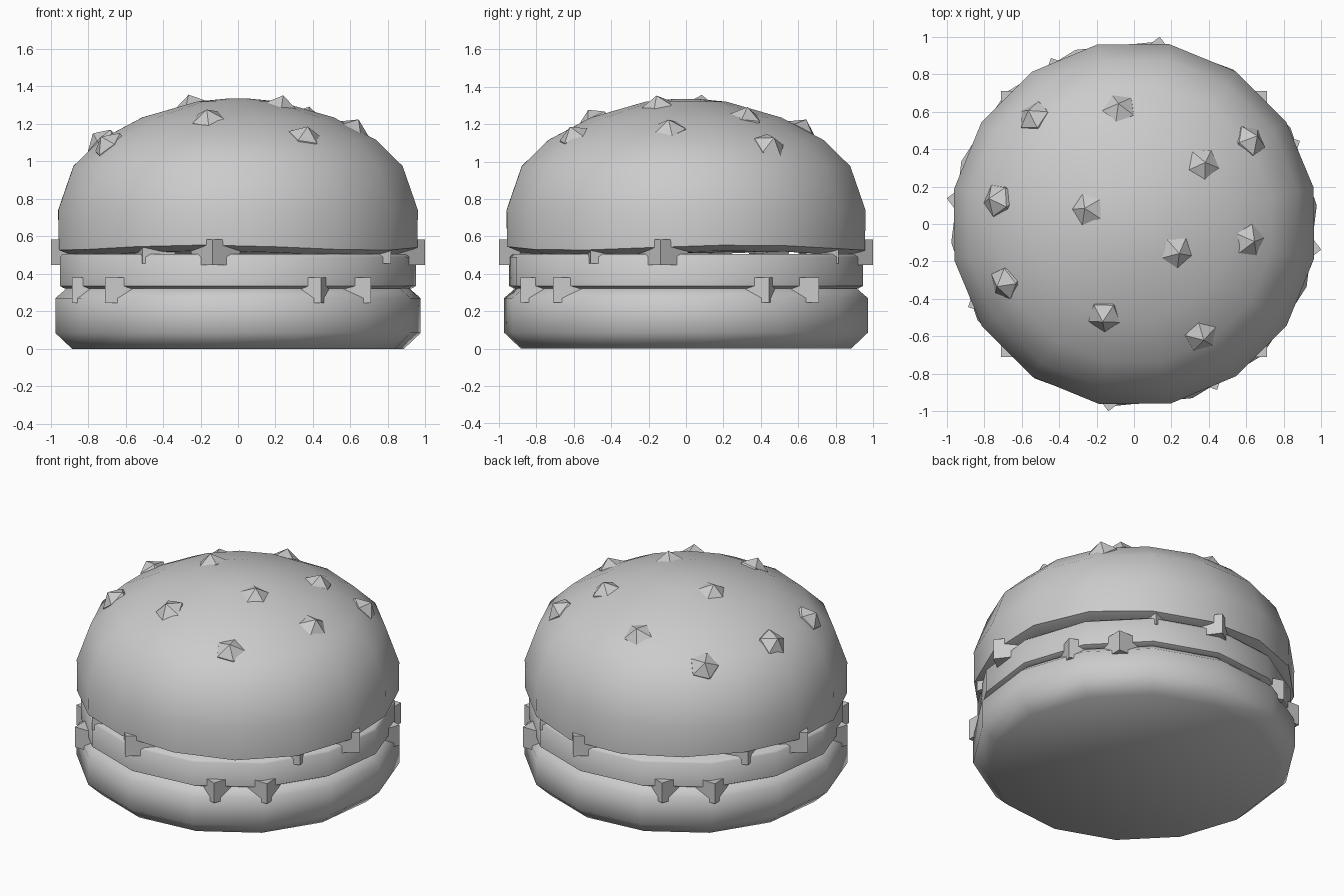
import bpy, bmesh, math
from mathutils import Vector

if "Cube" in bpy.data.objects:
    bpy.data.objects.remove(bpy.data.objects["Cube"])

grey = bpy.data.materials.new("plain grey")
grey.diffuse_color = (0.6, 0.6, 0.6, 1)
grey.use_nodes = True
grey.node_tree.nodes["Principled BSDF"].inputs["Base Color"].default_value = grey.diffuse_color


def make(name, bm, smooth=None):
    bmesh.ops.recalc_face_normals(bm, faces=bm.faces[:])
    me = bpy.data.meshes.new(name)
    bm.to_mesh(me)
    bm.free()
    me.materials.append(grey)
    ob = bpy.data.objects.new(name, me)
    bpy.context.collection.objects.link(ob)
    if smooth:
        bpy.ops.object.select_all(action='DESELECT')
        ob.select_set(True)
        bpy.context.view_layer.objects.active = ob
        bpy.ops.object.shade_smooth_by_angle(angle=math.radians(smooth))
    return ob


def lathe(name, profile, n, turn=0.0, wave=0.0, smooth=50):
    """Closed round body from (radius, z) rings; the lowest rings may ripple."""
    bm = bmesh.new()
    rings = []
    for k, (r, z) in enumerate(profile):
        ring = []
        for i in range(n):
            a = math.tau * i / n + turn
            dz = wave * math.sin(3 * a + 0.6) if k < 2 else 0
            ring.append(bm.verts.new((r * math.cos(a), r * math.sin(a), z + dz)))
        rings.append(ring)
    for lo, hi in zip(rings, rings[1:]):
        for i in range(n):
            j = (i + 1) % n
            bm.faces.new((lo[i], lo[j], hi[j], hi[i]))
    bm.faces.new(rings[0])
    bm.faces.new(rings[-1])
    return make(name, bm, smooth)


def cheese(name, half, angle, z):
    """Square slice whose four corners are bent down."""
    c = [-half, -half + 0.14, -half + 0.20, half - 0.20, half - 0.14, half]
    bm = bmesh.new()
    ca, sa = math.cos(angle), math.sin(angle)

    def droop(i, j):
        return 0.085 if i in (0, 1, 4, 5) and j in (0, 1, 4, 5) else 0

    def grid(low):
        return [[bm.verts.new((x * ca - y * sa, x * sa + y * ca,
                               z - droop(i, j) if low else z + 0.05))
                 for j, y in enumerate(c)] for i, x in enumerate(c)]
    lo, hi = grid(True), grid(False)
    for i in range(5):
        for j in range(5):
            for g in (lo, hi):
                bm.faces.new((g[i][j], g[i + 1][j], g[i + 1][j + 1], g[i][j + 1]))
        for e in (0, 5):
            bm.faces.new((lo[i][e], lo[i + 1][e], hi[i + 1][e], hi[i][e]))
            bm.faces.new((lo[e][i], lo[e][i + 1], hi[e][i + 1], hi[e][i]))
    return make(name, bm)


# Buns and patty
lathe("bottom_bun", [(0.89, 0), (0.98, 0.085), (0.98, 0.27), (0.91, 0.33)], 14, 0.1)
lathe("patty", [(0.93, 0.322), (0.955, 0.335), (0.955, 0.49), (0.94, 0.505)], 14, 0.1)
dome = [(0.90, 0.51), (0.975, 0.54), (0.978, 0.74), (0.895, 0.975),
        (0.75, 1.115), (0.52, 1.235), (0.22, 1.32), (0.06, 1.335)]
lathe("top_bun", dome, 16, 0.2, wave=0.014)

# Cheese slices: two below the patty, two above
deg = math.radians
cheese("cheese_lower_a", 0.71, 0, 0.33)
cheese("cheese_lower_b", 0.70, deg(-18.4), 0.33)
cheese("cheese_upper_a", 0.713, deg(37.2), 0.532)
cheese("cheese_upper_b", 0.68, deg(13), 0.54)

# Sesame seeds, laid on the dome by interpolating its profile
seeds = [(-0.54, 0.58), (-0.08, 0.62), (0.37, 0.32), (0.63, 0.45), (-0.74, 0.13),
         (-0.25, 0.08), (0.23, -0.15), (0.62, -0.09), (-0.70, -0.32),
         (-0.16, -0.50), (0.36, -0.60)]
for k, (x, y) in enumerate(seeds):
    d = math.hypot(x, y)
    for (r0, z0), (r1, z1) in zip(dome[2:], dome[3:]):
        if r1 <= d <= r0:
            z = z0 + (z1 - z0) * (r0 - d) / (r0 - r1)
            nr, nz = z1 - z0, r0 - r1
            normal = Vector((nr * x / d, nr * y / d, nz)).normalized()
            break
    bm = bmesh.new()
    bmesh.ops.create_icosphere(bm, subdivisions=1, radius=0.1)
    seed = make("sesame_seed_%02d" % (k + 1), bm)
    seed.location = Vector((x, y, z)) - normal * 0.05
    seed.rotation_mode = 'QUATERNION'
    seed.rotation_quaternion = normal.to_track_quat('Z', 'Y')
